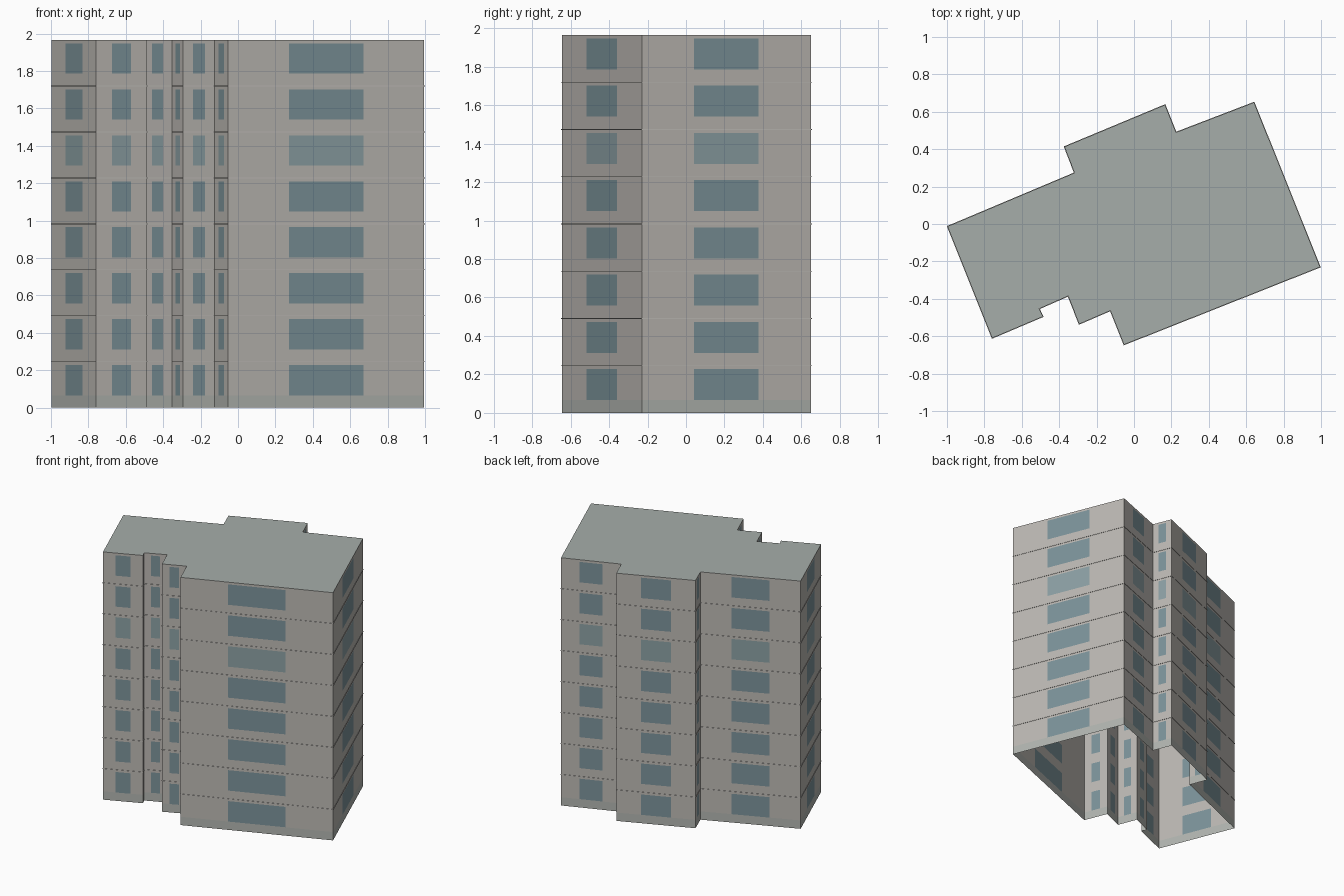
import bpy, bmesh
from mathutils import Vector

if "Cube" in bpy.data.objects:
    bpy.data.objects.remove(bpy.data.objects["Cube"])

HEIGHT, FLOORS = 1.965, 8
STOREY = HEIGHT / FLOORS
SILL, WIN_H = 0.066, 0.162

# counter-clockwise footprint of the tower
PLAN = [Vector(p) for p in (
    (-0.997, -0.013), (-0.758, -0.610), (-0.487, -0.495), (-0.507, -0.453),
    (-0.352, -0.385), (-0.293, -0.535), (-0.126, -0.463), (-0.053, -0.645),
    (0.995, -0.230), (0.642, 0.650), (0.225, 0.490), (0.166, 0.637),
    (-0.372, 0.413), (-0.318, 0.273))]


def material(name, r, g, b):
    m = bpy.data.materials.new(name)
    m.diffuse_color = (r, g, b, 1)
    m.use_nodes = True
    m.node_tree.nodes["Principled BSDF"].inputs["Base Color"].default_value = m.diffuse_color
    return m


WALL = material("wall_grey", 0.50, 0.48, 0.45)
GLASS = material("window_blue", 0.20, 0.29, 0.32)
PALE_GLASS = material("pale_window_blue", 0.26, 0.35, 0.37)
PLINTH = material("plinth_grey", 0.44, 0.46, 0.43)
ROOF = material("roof_grey", 0.38, 0.42, 0.40)
TRIM = material("ledge_grey", 0.56, 0.54, 0.51)


def finish(name, bm, mats):
    bmesh.ops.remove_doubles(bm, verts=bm.verts, dist=1e-5)
    me = bpy.data.meshes.new(name)
    bm.to_mesh(me)
    bm.free()
    for m in mats:
        me.materials.append(m)
    ob = bpy.data.objects.new(name, me)
    bpy.context.collection.objects.link(ob)
    return ob


def quad(bm, corners, mat=0):
    f = bm.faces.new([bm.verts.new(c) for c in corners])
    f.material_index = mat


def up(p, z):
    return Vector((p.x, p.y, z))


def sides(plan):
    return zip(plan, plan[1:] + plan[:1])


def offset(plan, d):
    # push every corner outwards by a mitred distance
    out = []
    for i, p in enumerate(plan):
        a = (p - plan[i - 1]).normalized()
        b = (plan[(i + 1) % len(plan)] - p).normalized()
        na, nb = Vector((a.y, -a.x)), Vector((b.y, -b.x))
        out.append(p + (na + nb) * d / (1 + na.dot(nb)))
    return out


# walls: plinth, then a flush window in the middle of each bay on every storey
rows = [(0, SILL, 3, 3)]
for i in range(FLOORS):
    z = i * STOREY + SILL
    top = HEIGHT if i == FLOORS - 1 else z + STOREY
    rows += [(z, z + WIN_H, 0, 2 if i == 5 else 1), (z + WIN_H, top, 0, 0)]

bm = bmesh.new()
for a, b in sides(PLAN):
    cuts = [0, 0.31, 0.69, 1] if (b - a).length > 0.1 else [0, 1]
    for k in range(len(cuts) - 1):
        p, q = a.lerp(b, cuts[k]), a.lerp(b, cuts[k + 1])
        for z0, z1, side_mat, mid_mat in rows:
            quad(bm, (up(p, z0), up(q, z0), up(q, z1), up(p, z1)),
                 mid_mat if k == 1 else side_mat)
finish("walls", bm, [WALL, GLASS, PALE_GLASS, PLINTH])

# flat roof; the underside of the tower stays open
bm = bmesh.new()
bm.faces.new([bm.verts.new(up(p, HEIGHT)) for p in PLAN])
finish("roof", bm, [ROOF])

# hairline ledges between storeys
bm = bmesh.new()
outer = offset(PLAN, 0.003)
for i in range(1, FLOORS):
    lo, hi = i * STOREY - 0.002, i * STOREY + 0.002
    for (a, b), (c, d) in zip(sides(PLAN), sides(outer)):
        quad(bm, (up(c, lo), up(d, lo), up(d, hi), up(c, hi)))
        quad(bm, (up(c, hi), up(d, hi), up(b, hi), up(a, hi)))
        quad(bm, (up(a, lo), up(b, lo), up(d, lo), up(c, lo)))
finish("storey_ledges", bm, [TRIM])
